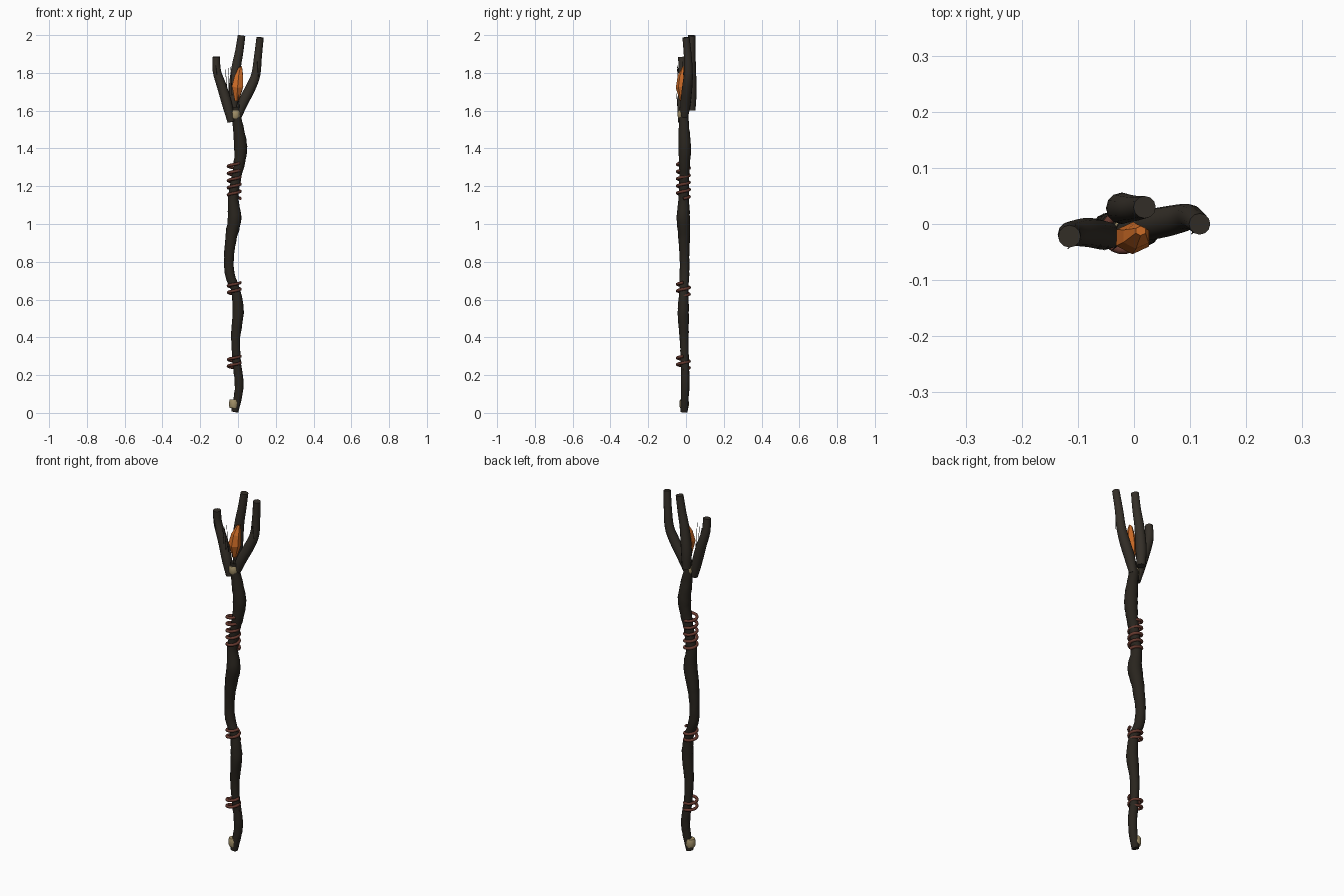
import bpy, bmesh, math, random
from mathutils import Vector

if "Cube" in bpy.data.objects:
    bpy.data.objects.remove(bpy.data.objects["Cube"])

random.seed(4)


def material(name, rgb):
    m = bpy.data.materials.new(name)
    m.diffuse_color = (*rgb, 1)
    m.use_nodes = True
    m.node_tree.nodes["Principled BSDF"].inputs["Base Color"].default_value = m.diffuse_color
    return m


BARK = material("bark", (0.022, 0.018, 0.013))
BRANCH = material("branch", (0.034, 0.028, 0.021))
LEATHER = material("leather", (0.13, 0.04, 0.027))
BONE = material("bone", (0.36, 0.28, 0.14))
AMBER = material("amber", (0.62, 0.15, 0.02))


def finish(bm, name, mat, smooth=True):
    bmesh.ops.recalc_face_normals(bm, faces=bm.faces)
    me = bpy.data.meshes.new(name)
    bm.to_mesh(me)
    bm.free()
    me.materials.append(mat)
    ob = bpy.data.objects.new(name, me)
    bpy.context.collection.objects.link(ob)
    if smooth:
        bpy.ops.object.select_all(action='DESELECT')
        ob.select_set(True)
        bpy.context.view_layer.objects.active = ob
        bpy.ops.object.shade_smooth_by_angle(angle=math.radians(50))
    return ob


def resample(pts, steps):
    """Catmull-Rom through 4D points (x, y, z, radius)."""
    p = [Vector(q) for q in pts]
    p = [2 * p[0] - p[1]] + p + [2 * p[-1] - p[-2]]
    out = []
    for i in range(1, len(p) - 2):
        a, b, c, d = p[i - 1:i + 3]
        for k in range(steps):
            t = k / steps
            out.append(0.5 * (2 * b + (c - a) * t + (2 * a - 5 * b + 4 * c - d) * t * t
                              + (3 * b - a - 3 * c + d) * t ** 3))
    return out + [p[-2]]


def add_tube(bm, path, sides, rough=0.0):
    """Sweep a round section along (x, y, z, radius) points."""
    rings = []
    for i, p in enumerate(path):
        tan = (path[min(i + 1, len(path) - 1)] - path[max(i - 1, 0)]).to_3d().normalized()
        ref = Vector((0, 1, 0)) if abs(tan.z) > 0.6 else Vector((0, 0, 1))
        u = ref.cross(tan).normalized()
        v = tan.cross(u)
        ring = []
        for k in range(sides):
            a = math.tau * k / sides
            r = p[3] * (1 + random.uniform(-rough, rough))
            ring.append(bm.verts.new(p.to_3d() + (u * math.cos(a) + v * math.sin(a)) * r))
        rings.append(ring)
    for a, b in zip(rings, rings[1:]):
        for k in range(sides):
            n = (k + 1) % sides
            bm.faces.new((a[k], a[n], b[n], b[k]))
    bm.faces.new(rings[0][::-1])
    bm.faces.new(rings[-1])


def tube(name, pts, mat, sides=12, steps=4, rough=0.0):
    bm = bmesh.new()
    add_tube(bm, resample(pts, steps), sides, rough)
    return finish(bm, name, mat)


# crooked shaft
tube("shaft", [
    (-0.017, -0.010, 0.005, 0.019), (0.002, -0.006, 0.10, 0.022), (0.005, -0.004, 0.17, 0.023),
    (-0.008, -0.007, 0.28, 0.022), (-0.012, -0.010, 0.40, 0.024), (0.000, -0.014, 0.53, 0.030),
    (-0.010, -0.012, 0.64, 0.024), (-0.042, -0.008, 0.73, 0.026), (-0.048, -0.008, 0.82, 0.026),
    (-0.036, -0.010, 0.93, 0.031), (-0.018, -0.014, 1.03, 0.036), (-0.025, -0.012, 1.13, 0.028),
    (-0.010, -0.010, 1.24, 0.026), (0.008, -0.008, 1.33, 0.030), (0.014, -0.007, 1.41, 0.034),
    (0.003, -0.010, 1.50, 0.029), (-0.010, -0.013, 1.58, 0.024), (-0.010, -0.013, 1.62, 0.022)],
    BARK, 14, 5, 0.05)

# three forked prongs
tube("prong_left", [
    (-0.036, -0.022, 1.54, 0.019), (-0.054, -0.020, 1.62, 0.026), (-0.083, -0.015, 1.72, 0.026),
    (-0.112, -0.017, 1.81, 0.022), (-0.115, -0.022, 1.885, 0.020)], BRANCH)
tube("prong_right", [
    (0.000, -0.008, 1.57, 0.020), (0.025, -0.002, 1.64, 0.027), (0.066, 0.006, 1.72, 0.027),
    (0.094, 0.012, 1.79, 0.024), (0.105, 0.010, 1.88, 0.021), (0.117, 0.000, 1.988, 0.019)], BRANCH)
tube("prong_back", [
    (-0.022, 0.028, 1.60, 0.022), (-0.022, 0.028, 1.70, 0.028), (-0.011, 0.028, 1.82, 0.025),
    (0.006, 0.028, 1.91, 0.022), (0.019, 0.030, 1.998, 0.020)], BRANCH)


# coiled leather wraps
def coil(name, z0, z1, turns, phase):
    n = turns * 18
    bm = bmesh.new()
    path = []
    for i in range(n + 1):
        a = phase + math.tau * i / 18
        path.append(Vector((-0.020 + 0.032 * math.cos(a), -0.014 + 0.032 * math.sin(a),
                            z0 + (z1 - z0) * i / n, 0.008)))
    add_tube(bm, path, 8)
    finish(bm, name, LEATHER)


coil("wrap_upper", 1.135, 1.325, 5, 0)
coil("wrap_middle", 0.62, 0.69, 2, 0)
coil("wrap_lower", 0.23, 0.30, 2, 0)


# bone bands at the foot and at the fork
def bead(name, x, y, z, r, h):
    tube(name, [(x, y, z - h / 2, r * 0.85), (x, y, z - h / 4, r),
                (x, y, z + h / 4, r), (x, y, z + h / 2, r * 0.85)], BONE, 12, 1)


bead("bone_foot", -0.022, -0.010, 0.048, 0.025, 0.046)
bead("bone_collar", -0.014, -0.017, 1.58, 0.027, 0.042)

# faceted amber crystal held in the fork
bm = bmesh.new()
rings = []
for x, y, z, r in [(-0.006, -0.022, 1.655, 0.012), (-0.002, -0.025, 1.725, 0.034),
                   (0.004, -0.022, 1.785, 0.026), (0.012, -0.012, 1.832, 0.010)]:
    rings.append([bm.verts.new((x + r * math.cos(a), y + 0.85 * r * math.sin(a),
                                z + random.uniform(-0.006, 0.006)))
                  for a in [math.tau * k / 6 + 0.5 for k in range(6)]])
for a, b in zip(rings, rings[1:]):
    for k in range(6):
        n = (k + 1) % 6
        bm.faces.new((a[k], a[n], b[n], b[k]))
bm.faces.new(rings[0][::-1])
bm.faces.new(rings[-1])
finish(bm, "crystal", AMBER, False)

# thin dry fibres in front of the fork
bm = bmesh.new()
for x, y, z0, z1 in [(-0.066, -0.044, 1.72, 1.82), (-0.052, -0.046, 1.69, 1.825),
                     (-0.038, -0.046, 1.68, 1.83), (-0.118, -0.044, 1.79, 1.84),
                     (0.102, -0.018, 1.78, 1.86), (0.0, -0.05, 1.62, 1.69)]:
    add_tube(bm, [Vector((x + 0.006, y + 0.006, z0, 0.002)),
                  Vector((x, y, z1, 0.001))], 4)
finish(bm, "fibres", BARK)
